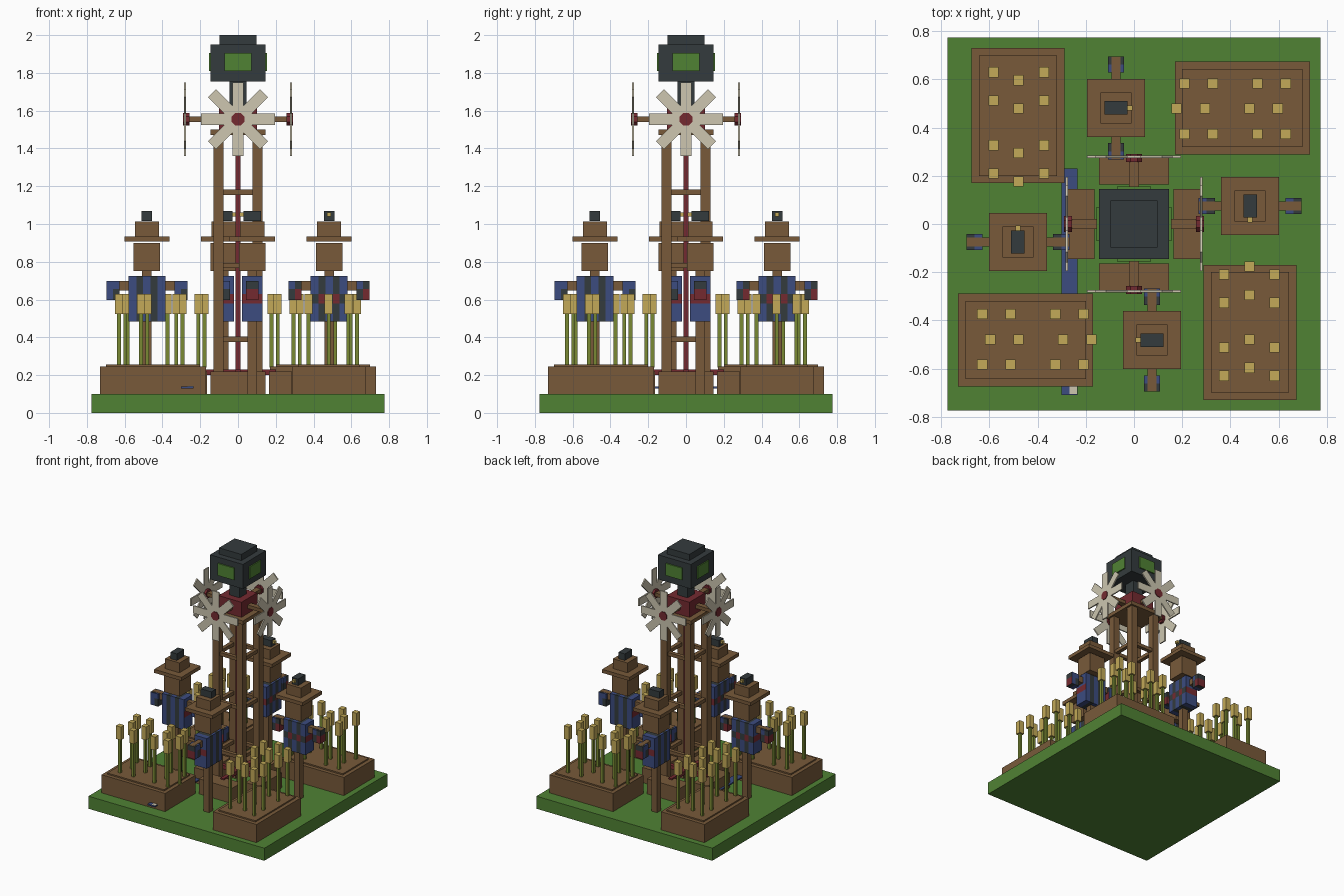
import bpy, bmesh, math
from mathutils import Matrix, Vector

cube = bpy.data.objects.get("Cube")
if cube:
    bpy.data.objects.remove(cube, do_unlink=True)


def material(name, rgb):
    lin = [((c / 255 + 0.055) / 1.055) ** 2.4 for c in rgb] + [1]
    m = bpy.data.materials.new(name)
    m.use_nodes = True
    m.diffuse_color = lin
    m.node_tree.nodes["Principled BSDF"].inputs["Base Color"].default_value = lin
    return m


GREEN = material("grass_green", (80, 130, 52))
BROWN = material("wood_brown", (120, 90, 58))
YELLOW = material("wheat_yellow", (195, 170, 88))
OLIVE = material("stalk_olive", (122, 138, 52))
BLUE = material("cloth_blue", (60, 76, 128))
DARK = material("charcoal", (52, 59, 61))
RED = material("dark_red", (116, 42, 48))
CREAM = material("sail_cream", (205, 198, 176))


def add_box(bm, centre, size, turn=Matrix()):
    m = turn @ Matrix.Translation(centre) @ Matrix.Diagonal((*size, 1))
    bmesh.ops.create_cube(bm, size=1, matrix=m)


def finish(name, bm, *mats):
    me = bpy.data.meshes.new(name)
    bm.to_mesh(me)
    bm.free()
    for m in mats:
        me.materials.append(m)
    ob = bpy.data.objects.new(name, me)
    bpy.context.collection.objects.link(ob)
    return ob


def boxes(name, mat, *parts):
    bm = bmesh.new()
    for part in parts:
        add_box(bm, *part)
    return finish(name, bm, mat)


def ring(ob):
    """Repeat a part on the other three sides."""
    for k in (1, 2, 3):
        c = ob.copy()
        c.name = f"{ob.name}_{k + 1}"
        c.rotation_euler.z = -k * math.pi / 2
        bpy.context.collection.objects.link(c)


def plaid(name, centre, size, cuts_x, cuts_z, rule):
    """Box sliced into strips, coloured by a rule on local position."""
    bm = bmesh.new()
    add_box(bm, centre, size)
    c = Vector(centre)
    for axis, cuts in ((Vector((1, 0, 0)), cuts_x), (Vector((0, 0, 1)), cuts_z)):
        for t in cuts:
            bmesh.ops.bisect_plane(bm, geom=bm.verts[:] + bm.edges[:] + bm.faces[:],
                                   plane_co=c + axis * t, plane_no=axis)
    bm.normal_update()
    for f in bm.faces:
        f.material_index = rule(f.calc_center_median() - c, f.normal)
    return finish(name, bm, BLUE, DARK, RED)


# Ground and the thin strip lying across it
boxes("ground", GREEN, ((0, 0, .05), (1.55, 1.55, .1)))
boxes("blue_strip", BLUE, ((-.268, -.24, .135), (.065, .94, .01)))
boxes("strip_tip", CREAM, ((-.252, -.69, .137), (.032, .03, .01)))

# Planters with raised soil
ring(boxes("planter", BROWN, ((-.45, -.482, .172), (.56, .385, .145))))
ring(boxes("planter_soil", BROWN, ((-.45, -.482, .18), (.5, .325, .15))))

# Wheat
spots = [(x + shift, y) for y, shift in ((-.373, 0), (-.48, .033), (-.584, 0))
         for x in (-.63, -.513, -.327, -.21)]
ring(boxes("wheat_stalks", OLIVE, *[((x, y, .39), (.02, .02, .3)) for x, y in spots]))
ring(boxes("wheat_heads", YELLOW, *[((x, y, .577), (.042, .042, .105)) for x, y in spots]))

# Scarecrow
sx, sy = .482, .075
ring(boxes("scarecrow_post", BROWN, ((sx, sy, .43), (.05, .05, .66))))
ring(boxes("scarecrow_arms", BROWN, ((sx, sy, .674), (.426, .038, .05))))
ring(boxes("scarecrow_head", BROWN, ((sx, sy, .825), (.14, .14, .15))))
ring(boxes("hat_brim", BROWN, ((sx, sy, .921), (.24, .24, .028))))
ring(boxes("hat_crown", BROWN, ((sx, sy, .973), (.128, .128, .08))))


def shirt_rule(p, n):
    upright = .02 < abs(p.x) < .055
    band = abs(p.z) < .025
    if abs(n.z) > .5:
        return 1 if upright else 0
    if band and (upright or abs(n.x) > .5):
        return 2 if n.y < .5 else 1
    return 1 if upright or band and n.y < -.5 else 0


def sleeve_rule(p, n):
    if abs(n.z) > .5:
        return 0 if p.x < 0 else 1
    if p.z > 0:
        return 0 if p.x < 0 or n.y > .5 else 1
    if p.x < 0:
        return 1
    return 2 if n.y < .5 else 0


ring(plaid("scarecrow_shirt", (sx, sy, .605), (.194, .11, .24),
           (-.055, -.02, .02, .055), (-.025, .025), shirt_rule))
for side, s in (("left", 1), ("right", -1)):
    ring(plaid(f"{side}_sleeve", (sx + s * .18, sy, .647), (.068, .066, .1),
               (0,), (.01,), sleeve_rule))

# Bird perched on the hat
ring(boxes("bird_body", DARK, ((sx, sy, 1.043), (.056, .094, .052))))
ring(boxes("bird_beak", YELLOW, ((sx, sy - .057, 1.05), (.022, .022, .02))))

# Tower frame
ring(boxes("tower_leg", BROWN, ((.104, .104, .79), (.054, .054, 1.38))))
ring(boxes("tower_rungs", BROWN,
           *[((0, -.104, z), (.16, .03, .027)) for z in (.39, .78, 1.168)]))
boxes("tower_platform", BROWN, ((0, 0, 1.485), (.29, .29, .03)))
boxes("pump_rod", RED, ((0, 0, .85), (.026, .026, 1.3)))
boxes("gear_box", RED, ((0, 0, 1.56), (.2, .2, .12)))

# Water troughs and pipes
ring(boxes("trough", BROWN, ((0, -.225, .16), (.29, .12, .12))))
ring(boxes("pipe", RED, ((0, -.1, .215), (.03, .2, .03))))

# Wind wheels
ring(boxes("wheel_axle", BROWN, ((0, -.18, 1.555), (.042, .19, .028))))
bm = bmesh.new()
for i in range(4):
    spin = Matrix.Translation((0, -.28, 1.555)) @ Matrix.Rotation(i * math.pi / 4, 4, 'Y')
    add_box(bm, (0, 0, 0), (.06, .01, .39), spin)
ring(finish("wheel_blades", bm, CREAM))
bm = bmesh.new()
bmesh.ops.create_cone(bm, cap_ends=True, segments=8, radius1=.036, radius2=.036, depth=.033,
                      matrix=Matrix.Translation((0, -.274, 1.555))
                      @ Matrix.Rotation(math.pi / 2, 4, 'X')
                      @ Matrix.Rotation(math.pi / 8, 4, 'Z'))
ring(finish("wheel_hub", bm, RED))

# Lamp head on top
boxes("lamp_neck", DARK, ((0, 0, 1.69), (.09, .09, .16)))
boxes("lamp_head", DARK, ((0, 0, 1.853), (.29, .29, .195)))
boxes("lamp_cap", DARK, ((0, 0, 1.975), (.196, .196, .05)))
ring(boxes("lamp_screen", GREEN, ((0, -.15, 1.857), (.142, .0095, .096))))
